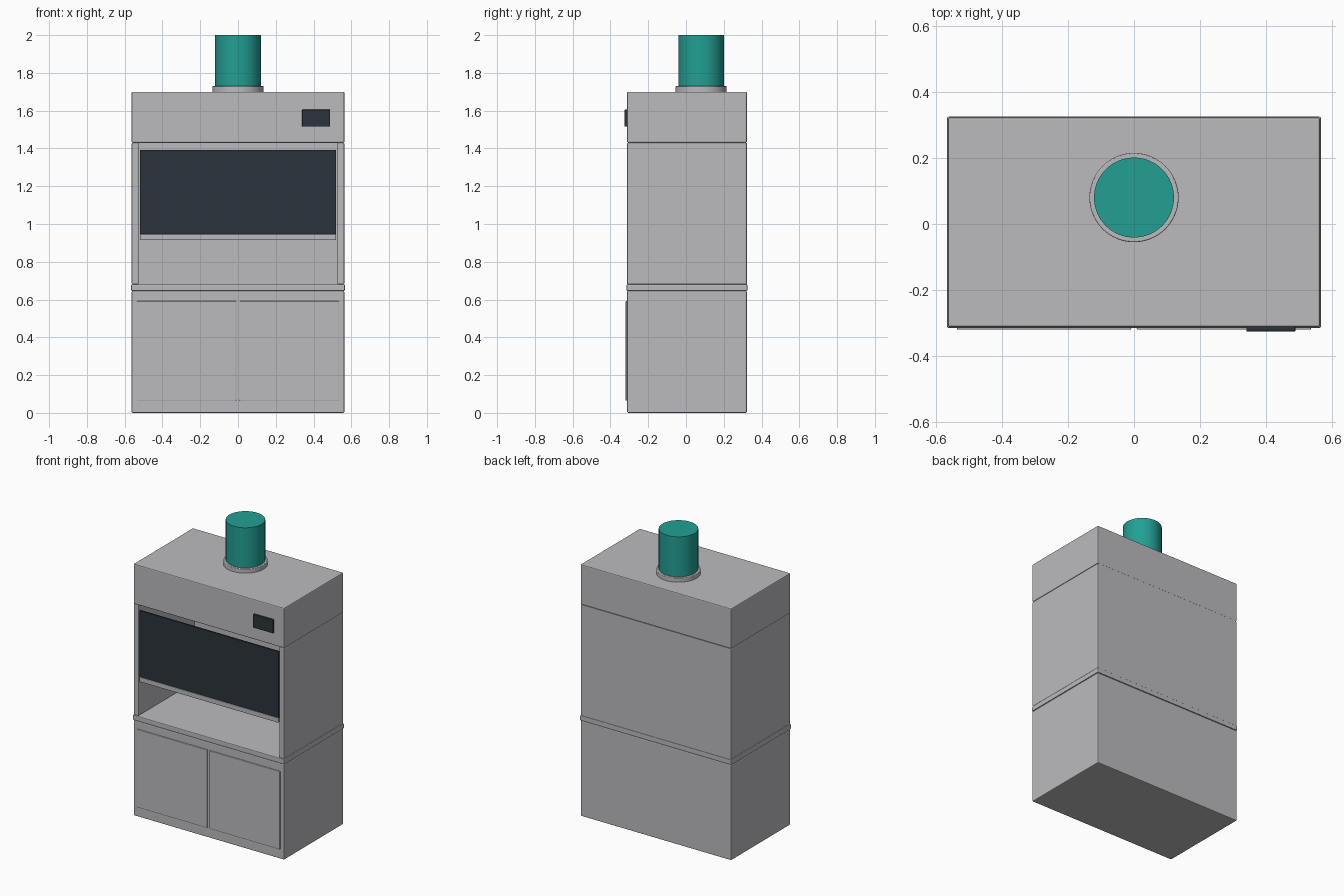
import bpy, math

if "Cube" in bpy.data.objects:
    bpy.data.objects.remove(bpy.data.objects["Cube"])

def material(name, rgb):
    m = bpy.data.materials.new(name)
    m.diffuse_color = (*rgb, 1)
    m.use_nodes = True
    m.node_tree.nodes["Principled BSDF"].inputs["Base Color"].default_value = m.diffuse_color
    return m

GREY = material("painted_steel_grey", (0.50, 0.50, 0.52))
DARK = material("dark_glass", (0.025, 0.034, 0.045))
TEAL = material("teal_duct", (0.016, 0.35, 0.296))

def finish(ob, name, mat, bevel):
    ob.name = name
    ob.data.materials.append(mat)
    if bevel:
        b = ob.modifiers.new("edge_round", 'BEVEL')
        b.width, b.segments, b.limit_method = bevel, 2, 'ANGLE'
    return ob

def box(name, x, y, z, mat=GREY, bevel=0.006):
    """Box from (min, max) ranges on each axis."""
    bpy.ops.mesh.primitive_cube_add(size=1, location=[(a + b) / 2 for a, b in (x, y, z)])
    ob = bpy.context.object
    ob.scale = [b - a for a, b in (x, y, z)]
    bpy.ops.object.transform_apply(location=False, rotation=False, scale=True)
    return finish(ob, name, mat, bevel)

def cylinder(name, r, y, z, mat, bevel=0):
    bpy.ops.mesh.primitive_cylinder_add(vertices=64, radius=r, depth=z[1] - z[0],
                                        location=(0, y, (z[0] + z[1]) / 2))
    ob = finish(bpy.context.object, name, mat, bevel)
    bpy.ops.object.shade_smooth_by_angle(angle=math.radians(35))
    return ob

W, F, B = 0.563, -0.312, 0.322      # half width, front, back
T = 0.037                           # panel thickness

# Base cabinet, worktop and top housing
box("base_cabinet", (-W, W), (F, B), (0, 0.646))
box("worktop", (-0.566, 0.566), (F - 0.003, 0.325), (0.646, 0.68), bevel=0.005)
box("top_housing", (-W, W), (F, B), (1.43, 1.70))

# Open working chamber: back and two sides
box("chamber_back", (-W + 0.01, W - 0.01), (B - T, B), (0.68, 1.43), bevel=0)
for side, s in (("left", -1), ("right", 1)):
    box(side + "_chamber_wall", sorted((s * W, s * (W - T))), (F, B), (0.68, 1.43))
    box(side + "_cabinet_door", sorted((s * 0.008, s * 0.536)), (-0.32, F + 0.005),
        (0.065, 0.592), bevel=0.004)

# Sliding glass sash with a handle rail below
box("sash_glass", (-0.52, 0.52), (-0.308, -0.296), (0.945, 1.393), DARK, 0)
box("sash_handle", (-0.52, 0.52), (-0.312, -0.285), (0.914, 0.946), bevel=0.003)

# Control display
box("control_display", (0.34, 0.488), (-0.325, F + 0.003), (1.515, 1.605), DARK, 0.002)

# Exhaust collar and duct
cylinder("duct_collar", 0.135, 0.08, (1.695, 1.73), GREY, 0.003)
cylinder("exhaust_duct", 0.121, 0.08, (1.70, 2.0), TEAL)
